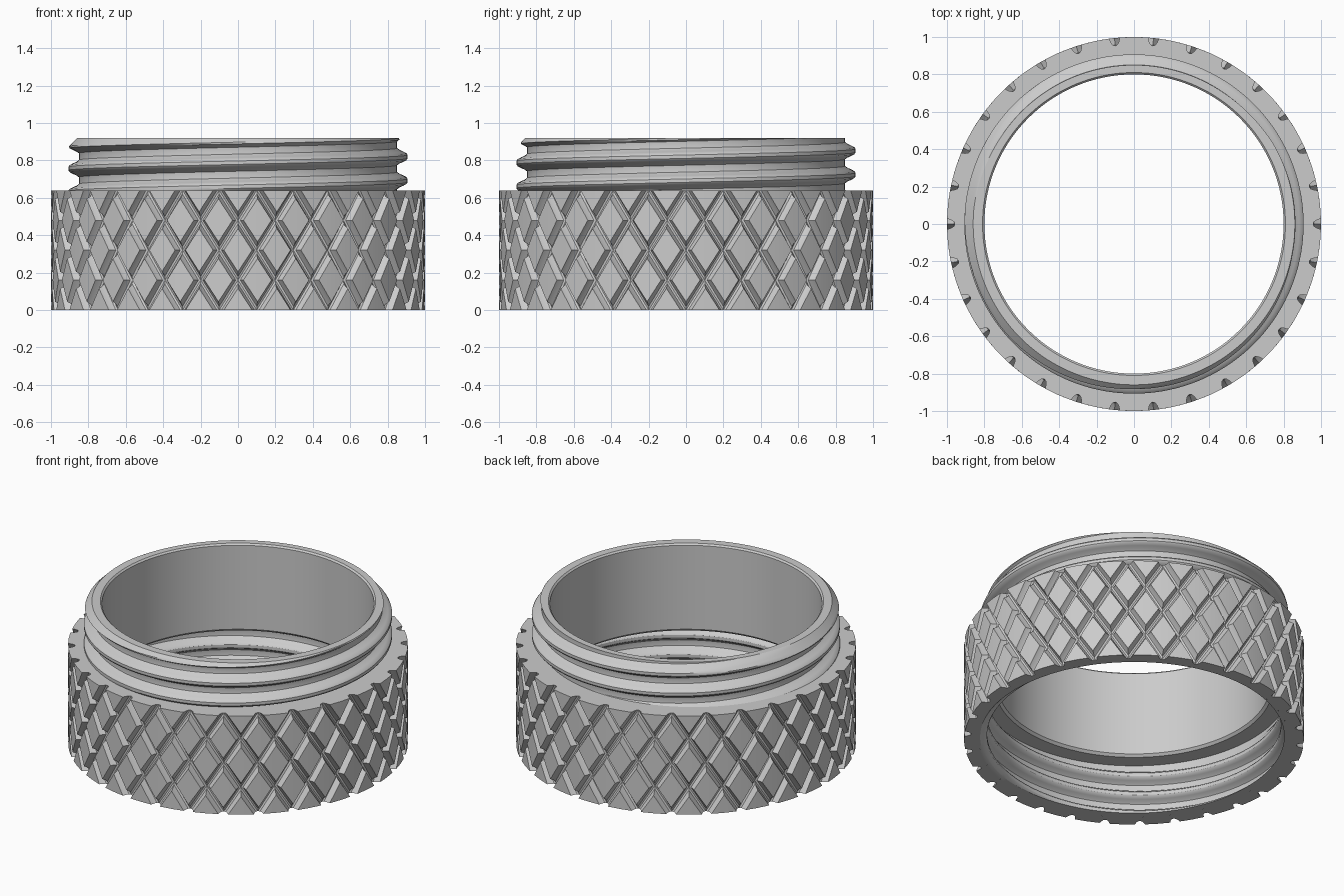
import bpy
import bmesh
from math import sin, cos, pi, tau, floor

if "Cube" in bpy.data.objects:
    bpy.data.objects.remove(bpy.data.objects["Cube"], do_unlink=True)

HEIGHT = 0.92        # whole part
GRIP_TOP = 0.64      # top of the knurled grip
STEP = 0.35          # shoulder above the internal thread
BORE = 0.8
SOCKET = 0.915       # internal thread major radius
PITCH = 0.128
CREST = 0.82         # height of one crest at angle zero
COLUMNS = 144
SAMPLES = 14         # rows per thread pitch

metal = bpy.data.materials.new("satin grey metal")
metal.use_nodes = True
grey = (0.6, 0.6, 0.6, 1)
metal.diffuse_color = grey
metal.node_tree.nodes["Principled BSDF"].inputs["Base Color"].default_value = grey


def polar(angle, radius, z):
    return (radius * cos(angle), radius * sin(angle), z)


def finish(bm, name):
    """Weld the mesh and turn it into a smooth object with sharp edges."""
    bmesh.ops.remove_doubles(bm, verts=bm.verts, dist=1e-5)
    bmesh.ops.recalc_face_normals(bm, faces=bm.faces)
    mesh = bpy.data.meshes.new(name)
    bm.to_mesh(mesh)
    bm.free()
    mesh.materials.append(metal)
    obj = bpy.data.objects.new(name, mesh)
    bpy.context.collection.objects.link(obj)
    bpy.ops.object.select_all(action="DESELECT")
    obj.select_set(True)
    bpy.context.view_layer.objects.active = obj
    bpy.ops.object.shade_smooth_by_angle(angle=pi / 6)


def thread_height(angle, z):
    """0 at the root, 1 at the crest of a right-handed helix."""
    phase = (z - CREST) / PITCH - angle / tau
    away = abs(phase - floor(phase + 0.5))
    t = min(1, max(0, (0.38 - away) / 0.3))
    return t * t * (3 - 2 * t)


def outer_radius(angle, z):
    radius = 0.85 + 0.057 * thread_height(angle, z)
    return min(radius, 0.86 + (HEIGHT - z))


def inner_radius(angle, z):
    return SOCKET - 0.05 * thread_height(angle, z)


def thread_rows(angle, low, high, radius_at):
    """Helix-following rows, clamped to the threaded length."""
    first = floor((low - CREST) / PITCH) - 2
    turns = int((high - low) / PITCH) + 5
    rows = []
    for i in range(turns * SAMPLES + 1):
        z = CREST + PITCH * (first + i / SAMPLES + angle / tau)
        z = min(high, max(low, z))
        rows.append((radius_at(angle, z), z))
    return rows


# Threaded sleeve: socket thread, shoulder, bore, rim and outer thread
bm = bmesh.new()
previous = None
for c in range(COLUMNS + 1):
    angle = tau * c / COLUMNS
    profile = [(SOCKET, 0)]
    profile += thread_rows(angle, 0, STEP - 0.025, inner_radius)
    profile += [(SOCKET, STEP - 0.025), (SOCKET, STEP),
                (BORE + 0.015, STEP), (BORE, STEP + 0.015),
                (BORE, HEIGHT - 0.01), (BORE + 0.01, HEIGHT)]
    profile += thread_rows(angle, GRIP_TOP, HEIGHT, outer_radius)[::-1]
    column = [bm.verts.new(polar(angle, r, z)) for r, z in profile]
    if previous:
        for i in range(len(column) - 1):
            bm.faces.new((previous[i], column[i], column[i + 1], previous[i + 1]))
    previous = column
finish(bm, "threaded_sleeve")

# Knurled grip: diamond pads separated by rounded crossing grooves
GROOVES = 30
half_w = pi / GROOVES
half_h = GRIP_TOP / 4
# size of each nested diamond and its radius, from pad edge to groove floor
LEVELS = [(0.72, 1.0), (0.79, 0.978), (0.88, 0.963), (1.0, 0.958)]


def diamond_pad(bm, angle, z, quarters):
    """One pad, made of the quarters that lie inside the grip."""
    for sx, sz in quarters:
        center = bm.verts.new(polar(angle, 1, z))
        loops = []
        for size, r in LEVELS:
            side = bm.verts.new(polar(angle + sx * half_w * size, r, z))
            tip = bm.verts.new(polar(angle, r, z + sz * half_h * size))
            loops.append((side, tip))
        bm.faces.new((center, *loops[0]))
        for (s0, t0), (s1, t1) in zip(loops, loops[1:]):
            bm.faces.new((s0, s1, t1, t0))


bm = bmesh.new()
for row in range(5):
    signs = [s for s in (-1, 1) if 0 <= row + s <= 4]
    quarters = [(sx, sz) for sx in (-1, 1) for sz in signs]
    for k in range(GROOVES):
        # a pad is centred on the front at the bottom, middle and top rows
        angle = -pi / 2 + half_w * (2 * k + row % 2)
        diamond_pad(bm, angle, row * half_h, quarters)
bmesh.ops.remove_doubles(bm, verts=bm.verts, dist=1e-5)

# End faces of the grip, drawn inwards from its notched edges
for z, radius in ((0, SOCKET), (GRIP_TOP, 0.84)):
    rim = [e for e in bm.edges if e.is_boundary
           and all(abs(v.co.z - z) < 1e-4 for v in e.verts)]
    made = bmesh.ops.extrude_edge_only(bm, edges=rim)["geom"]
    for v in (g for g in made if isinstance(g, bmesh.types.BMVert)):
        v.co.xy *= radius / v.co.xy.length
finish(bm, "knurled_grip")
